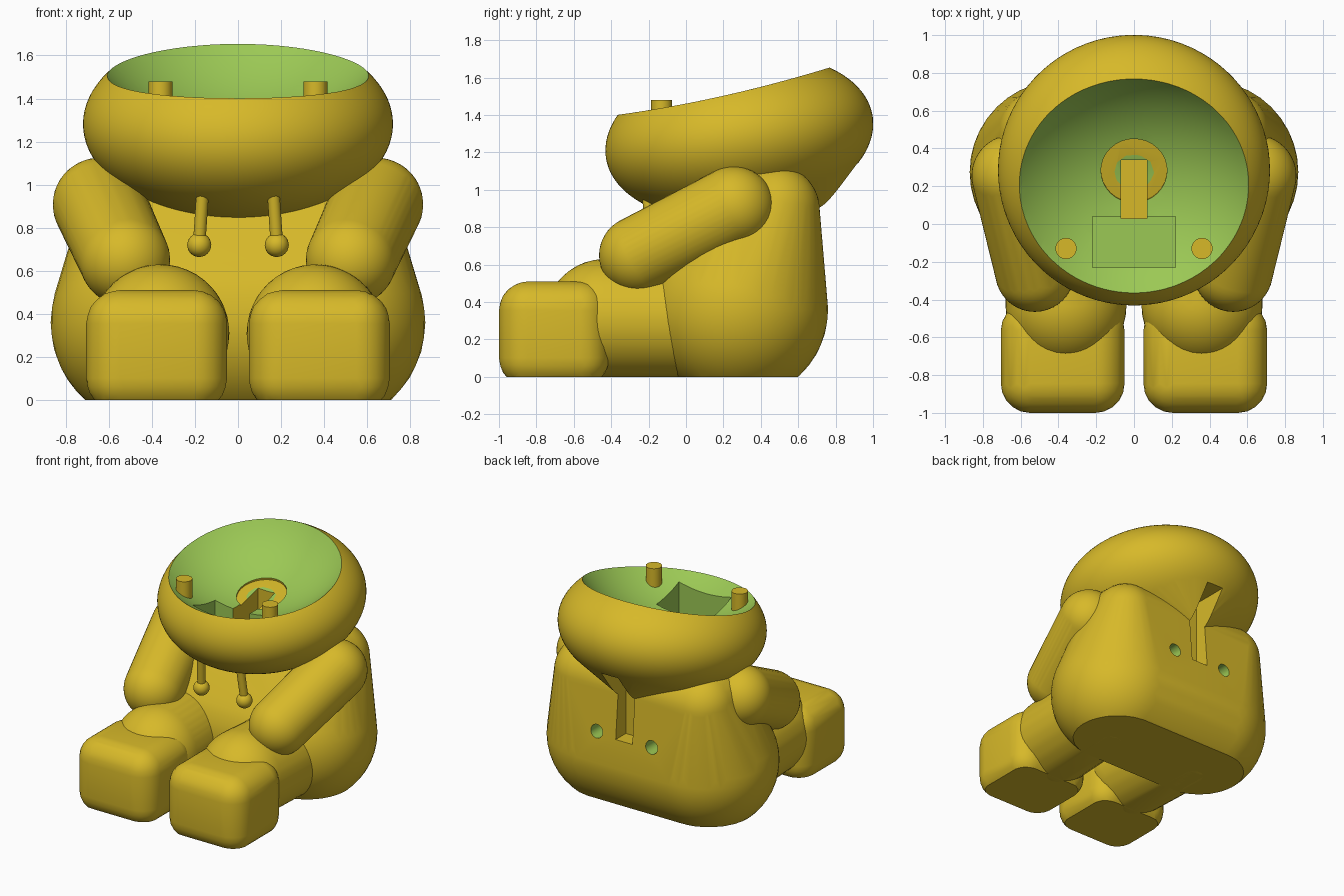
import bpy, bmesh, math
from mathutils import Matrix, Vector

if "Cube" in bpy.data.objects:
    bpy.data.objects.remove(bpy.data.objects["Cube"])


def material(name, rgb):
    m = bpy.data.materials.new(name)
    m.use_nodes = True
    m.diffuse_color = (*rgb, 1)
    m.node_tree.nodes["Principled BSDF"].inputs["Base Color"].default_value = (*rgb, 1)
    return m


MATS = [material("mustard yellow", (0.68, 0.485, 0.022)),
        material("leaf green", (0.33, 0.58, 0.09))]
YELLOW, GREEN = 0, 1


def finish(bm, name, mat=YELLOW):
    bmesh.ops.recalc_face_normals(bm, faces=bm.faces)
    for f in bm.faces:
        f.material_index = mat
    mesh = bpy.data.meshes.new(name)
    bm.to_mesh(mesh)
    bm.free()
    for m in MATS:
        mesh.materials.append(m)
    ob = bpy.data.objects.new(name, mesh)
    bpy.context.collection.objects.link(ob)
    return ob


def ball(center, size, tilt=0):
    """Matrix of an ellipsoid; size is one radius or three."""
    if not isinstance(size, tuple):
        size = (size,) * 3
    return (Matrix.Translation(center) @ Matrix.Rotation(math.radians(tilt), 4, "X")
            @ Matrix.Diagonal((*size, 1)))


def hull(name, balls, mat=YELLOW, detail=4):
    """Soft solid wrapped around a few balls, cut flat at the ground."""
    src = bmesh.new()
    for m in balls:
        bmesh.ops.create_icosphere(src, subdivisions=detail, radius=1, matrix=m)
    bm = bmesh.new()
    for v in src.verts:
        bm.verts.new(v.co)
    src.free()
    bmesh.ops.convex_hull(bm, input=bm.verts[:])
    loose = [v for v in bm.verts if not v.link_faces]
    bmesh.ops.delete(bm, geom=loose, context="VERTS")
    if min(v.co.z for v in bm.verts) < -0.001:
        cut = bmesh.ops.bisect_plane(bm, geom=bm.verts[:] + bm.edges[:] + bm.faces[:],
                                     plane_co=(0, 0, 0), plane_no=(0, 0, -1), clear_outer=True)
        rim = [e for e in cut["geom_cut"] if isinstance(e, bmesh.types.BMEdge)]
        bmesh.ops.contextual_create(bm, geom=rim)
    return finish(bm, name, mat)


def rod(name, a, b, radius, mat=YELLOW):
    a, b = Vector(a), Vector(b)
    turn = (b - a).to_track_quat("Z", "Y").to_matrix().to_4x4()
    bm = bmesh.new()
    bmesh.ops.create_cone(bm, cap_ends=True, segments=32, radius1=radius, radius2=radius,
                          depth=(b - a).length, matrix=Matrix.Translation((a + b) / 2) @ turn)
    return finish(bm, name, mat)


def block(name, low, high, mat=YELLOW):
    low, high = Vector(low), Vector(high)
    bm = bmesh.new()
    bmesh.ops.create_cube(bm, size=1, matrix=Matrix.Translation((low + high) / 2)
                          @ Matrix.Diagonal((*(high - low), 1)))
    return finish(bm, name, mat)


def carve(ob, cutters):
    bpy.context.view_layer.objects.active = ob
    for c in cutters:
        mod = ob.modifiers.new("carve", "BOOLEAN")
        mod.operation, mod.solver, mod.object = "DIFFERENCE", "EXACT", c
        bpy.ops.object.modifier_apply(modifier=mod.name)


# Torso: broad rounded bottom tapering to the shoulders
torso = hull("torso", [ball((s * 0.385, 0.275, 0.36), 0.485) for s in (-1, 1)]
             + [ball((s * 0.48, y, 0.893), 0.24) for s in (-1, 1) for y in (0.34, 0.475)])

# Head: tilted flattened ball with a pointed lower back
head = hull("head_shell", [ball((0, 0.285, 1.282), (0.72, 0.722, 0.435), 9),
                           ball((0, 0.72, 0.9), 0.02)], detail=5)

# Hollows: shallow bowl, square recess, floor slot, round seat, back slot and back holes
bowl = hull("bowl_cutter", [ball((0, 0.085, 2.05), (0.86, 0.79, 0.79))], GREEN, 5)
recess = block("recess_cutter", (-0.22, -0.23, 0.965), (0.22, 0.04, 1.6), GREEN)
floor_slot = block("floor_slot_cutter", (-0.07, 0.03, 0.9), (0.07, 0.34, 1.6))
seat = rod("seat_cutter", (0, 0.285, 1.292), (0, 0.21, 1.592), 0.175)
back_slot = block("back_slot_cutter", (-0.07, 0.62, 0.57), (0.07, 1.1, 1.14))
holes = [rod("hole_cutter", (s * 0.23, 0.5, 0.59), (s * 0.23, 0.9, 0.59), 0.05, GREEN)
         for s in (-1, 1)]
carve(head, [bowl, recess, floor_slot, seat, back_slot])
carve(torso, [floor_slot, back_slot] + holes)
for c in [bowl, recess, floor_slot, seat, back_slot] + holes:
    bpy.data.objects.remove(c)

# Limbs, pegs and drawstrings on both sides
parts = [torso, head]
for side, s in (("left", 1), ("right", -1)):
    parts += [
        hull(side + "_arm", [ball((s * 0.643, 0.255, 0.908), 0.217),
                             ball((s * 0.525, -0.255, 0.65), 0.21)]),
        hull(side + "_leg", [ball((s * 0.36, -0.435, 0.31), 0.32),
                             ball((s * 0.39, 0.2, 0.3), 0.31)]),
        hull(side + "_foot", [ball((s * x, y, z), 0.155) for x in (0.205, 0.55)
                              for y in (-0.845, -0.565) for z in (0.102, 0.355)], detail=3),
        rod(side + "_peg", (s * 0.36, -0.13, 1.25), (s * 0.36, -0.13, 1.48), 0.056),
        rod(side + "_drawstring", (s * 0.165, -0.205, 0.95), (s * 0.18, -0.18, 0.73), 0.029),
        hull(side + "_drawstring_bead", [ball((s * 0.18, -0.18, 0.72), 0.056)], detail=3),
    ]

# Soft shading with crisp cut edges
bpy.ops.object.select_all(action="DESELECT")
for ob in parts:
    ob.select_set(True)
bpy.context.view_layer.objects.active = torso
bpy.ops.object.shade_smooth_by_angle(angle=math.radians(30))
